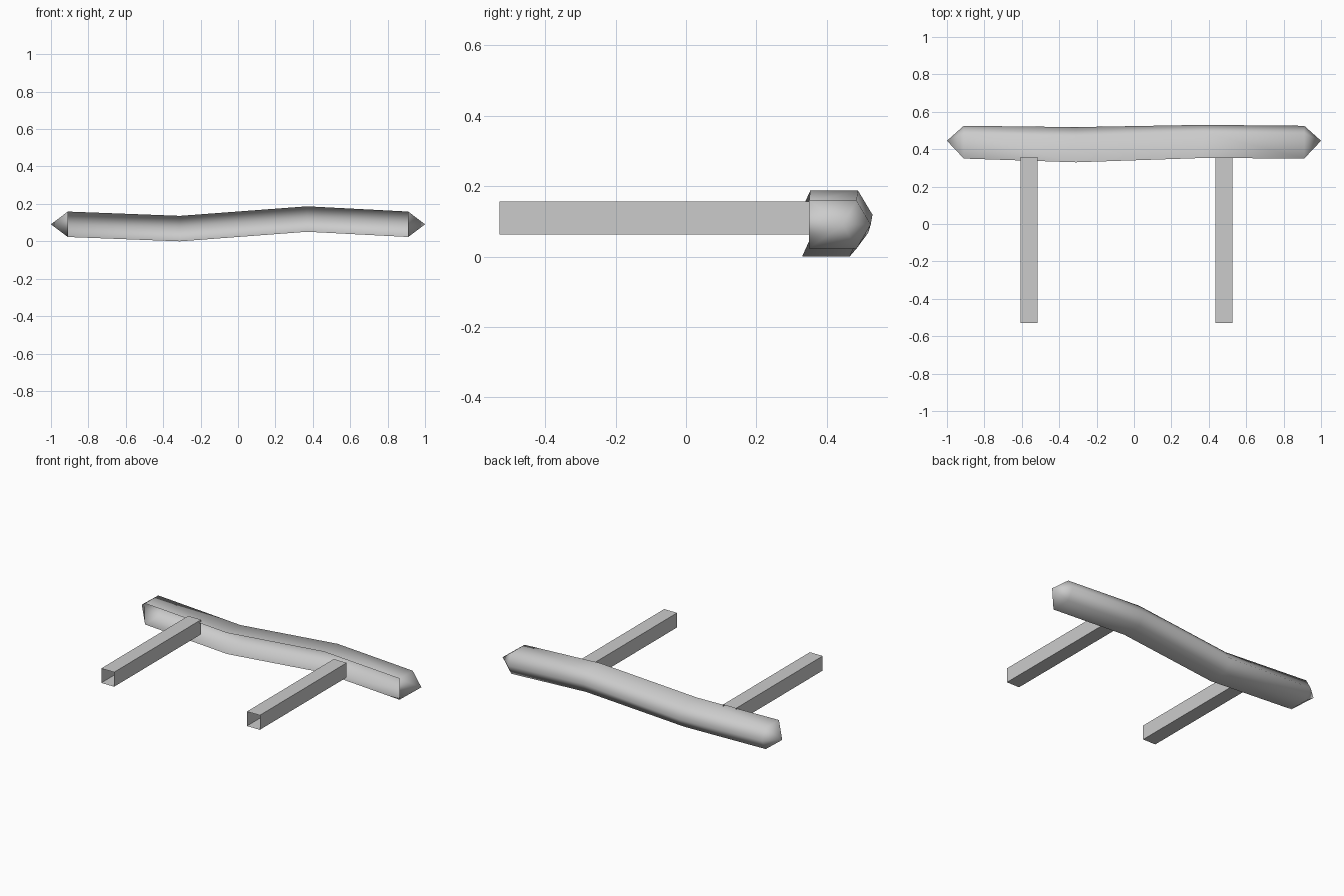
import bpy
import bmesh

cube = bpy.data.objects.get("Cube")
if cube:
    bpy.data.objects.remove(cube, do_unlink=True)

grey = bpy.data.materials.new("plain grey")
grey.use_nodes = True
grey.diffuse_color = (0.6, 0.6, 0.6, 1)
grey.node_tree.nodes["Principled BSDF"].inputs["Base Color"].default_value = grey.diffuse_color


def finish(bm, name, smooth):
    mesh = bpy.data.meshes.new(name)
    for face in bm.faces:
        face.smooth = smooth
    bm.to_mesh(mesh)
    bm.free()
    mesh.materials.append(grey)
    obj = bpy.data.objects.new(name, mesh)
    bpy.context.collection.objects.link(obj)
    return obj


def bent_bar():
    """Hollow bar, open along the front, with a pointed cap at each end."""
    bm = bmesh.new()
    # Stations: x, front y, back corner y, back ridge y, bottom z
    stations = [(-0.91, 0.35, 0.485, 0.525, 0.023),
                (-0.31, 0.33, 0.465, 0.518, 0.0),
                (0.37, 0.353, 0.489, 0.53, 0.051),
                (0.91, 0.35, 0.485, 0.525, 0.023)]
    height = 0.136
    rings = []
    for x, front, corner, ridge, low in stations:
        section = [(front, low), (corner, low), (ridge, low + height / 2),
                   (corner, low + height), (front, low + height)]
        rings.append([bm.verts.new((x, y, z)) for y, z in section])
    for a, b in zip(rings, rings[1:]):
        for i in range(4):
            bm.faces.new((a[i], b[i], b[i + 1], a[i + 1]))
    # Pointed caps
    for ring, side in ((rings[0], -1), (rings[-1], 1)):
        tip = bm.verts.new((side, 0.445, 0.091))
        for i in range(5):
            p, q = ring[i], ring[(i + 1) % 5]
            bm.faces.new((p, tip, q) if side > 0 else (q, tip, p))
    return finish(bm, "bent_bar", True)


def leg(name, x):
    """Square tube, open at both ends."""
    bm = bmesh.new()
    half, low, high = 0.046, 0.062, 0.156
    section = [(x - half, low), (x + half, low), (x + half, high), (x - half, high)]
    near, far = [[bm.verts.new((px, y, pz)) for px, pz in section] for y in (-0.53, 0.358)]
    for i in range(4):
        j = (i + 1) % 4
        bm.faces.new((near[i], near[j], far[j], far[i]))
    bmesh.ops.recalc_face_normals(bm, faces=bm.faces)
    return finish(bm, name, False)


bent_bar()
leg("right_leg", -0.561)
leg("left_leg", 0.481)
